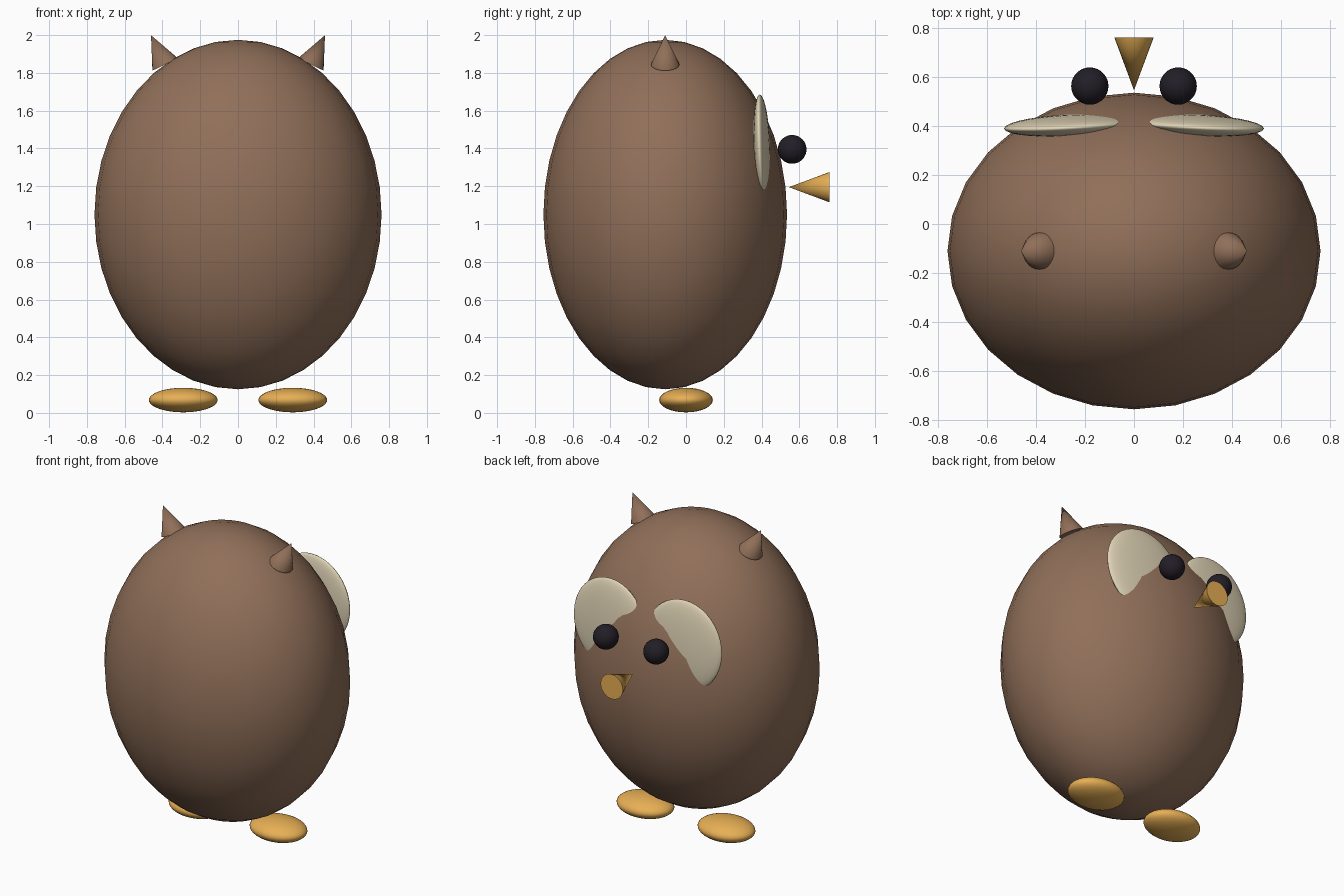
import bpy
from math import pi

if "Cube" in bpy.data.objects:
    bpy.data.objects.remove(bpy.data.objects["Cube"])


def material(name, rgb):
    m = bpy.data.materials.new(name)
    m.diffuse_color = (*rgb, 1)
    m.use_nodes = True
    m.node_tree.nodes["Principled BSDF"].inputs["Base Color"].default_value = m.diffuse_color
    return m


BROWN = material("brown", (0.28, 0.16, 0.10))
CREAM = material("cream", (0.75, 0.66, 0.47))
GOLD = material("gold", (0.80, 0.43, 0.09))
DARK = material("dark", (0.016, 0.013, 0.02))


def finish(name, mat):
    o = bpy.context.object
    o.name = name
    o.data.materials.append(mat)
    bpy.ops.object.shade_smooth_by_angle(angle=0.7)
    return o


def ellipsoid(name, loc, radii, mat, rot=(0, 0, 0), seg=28, rings=20):
    bpy.ops.mesh.primitive_uv_sphere_add(segments=seg, ring_count=rings, radius=1,
                                         location=loc, rotation=rot)
    bpy.context.object.scale = radii
    return finish(name, mat)


def cone(name, loc, radius, depth, rot, mat):
    bpy.ops.mesh.primitive_cone_add(vertices=24, radius1=radius, radius2=0,
                                    depth=depth, location=loc, rotation=rot)
    return finish(name, mat)


# Egg-shaped body
ellipsoid("body", (0, -0.11, 1.05), (0.76, 0.645, 0.925), BROWN)

# Beak: wide end outward, tip toward the body
cone("beak", (0, 0.652, 1.195), 0.08, 0.215, (pi / 2, 0, 0), GOLD)

# Paired parts
for side, s in (("left", -1), ("right", 1)):
    ellipsoid(side + "_face_disc", (s * 0.265, 0.402, 1.40), (0.265, 0.043, 0.285),
              CREAM, (0.04, 0, -s * 0.05))
    ellipsoid(side + "_eye", (s * 0.18, 0.562, 1.395), (0.076,) * 3, DARK)
    cone(side + "_ear", (s * 0.423, -0.11, 1.922), 0.075, 0.172, (0, s * 0.45, 0), BROWN)
    ellipsoid(side + "_foot", (s * 0.29, 0, 0.068), (0.182, 0.142, 0.065), GOLD)
